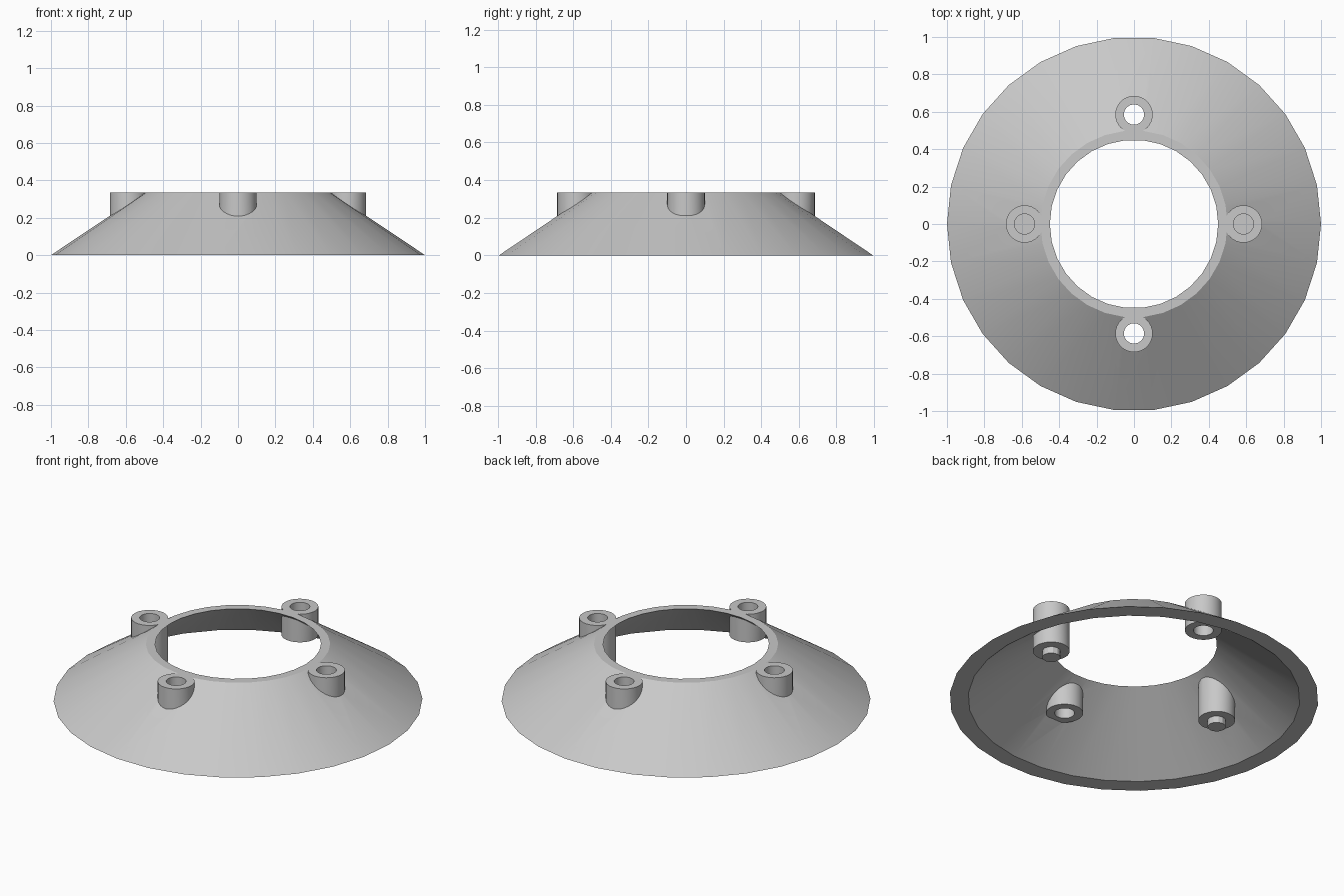
import bpy, bmesh, math

cube = bpy.data.objects.get("Cube")
if cube:
    bpy.data.objects.remove(cube, do_unlink=True)

TOP = 0.335        # height of the flat top
BOSS_DIST = 0.585  # boss distance from the axis

grey = bpy.data.materials.new("light_grey")
grey.use_nodes = True
grey.diffuse_color = (0.58, 0.58, 0.58, 1)
grey.node_tree.nodes["Principled BSDF"].inputs["Base Color"].default_value = (0.58, 0.58, 0.58, 1)


def add_object(name, bm):
    bmesh.ops.recalc_face_normals(bm, faces=bm.faces)
    mesh = bpy.data.meshes.new(name)
    bm.to_mesh(mesh)
    bm.free()
    mesh.materials.append(grey)
    obj = bpy.data.objects.new(name, mesh)
    bpy.context.collection.objects.link(obj)
    return obj


def revolve(name, profile, sides):
    """Closed ring swept around z from (radius, height) points."""
    bm = bmesh.new()
    rings = []
    for r, z in profile:
        angles = [math.tau * i / sides for i in range(sides)]
        rings.append([bm.verts.new((r * math.cos(a), r * math.sin(a), z)) for a in angles])
    for k, ring in enumerate(rings):
        nxt = rings[(k + 1) % len(rings)]
        for i in range(sides):
            j = (i + 1) % sides
            bm.faces.new((ring[i], ring[j], nxt[j], nxt[i]))
    return add_object(name, bm)


def cylinder(name, x, y, radius, z0, z1, sides=32):
    bm = bmesh.new()
    bmesh.ops.create_cone(bm, cap_ends=True, segments=sides, radius1=radius,
                          radius2=radius, depth=z1 - z0)
    bmesh.ops.translate(bm, verts=bm.verts, vec=(x, y, (z0 + z1) / 2))
    return add_object(name, bm)


def activate(obj):
    bpy.ops.object.select_all(action='DESELECT')
    obj.select_set(True)
    bpy.context.view_layer.objects.active = obj


def combine(target, tool, operation):
    activate(target)
    mod = target.modifiers.new(operation.lower(), 'BOOLEAN')
    mod.operation = operation
    mod.solver = 'EXACT'
    mod.object = tool
    bpy.ops.object.modifier_apply(modifier=mod.name)
    bpy.data.objects.remove(tool, do_unlink=True)


# Conical shell with flat rims
flange = revolve("conical_flange", [(1, 0), (0.5, TOP), (0.45, TOP), (0.9, 0)], 30)

# Screw bosses: long ones with pegs on x, short ones with through holes on y
parts = [flange]
sites = [("left", 1, 0), ("right", -1, 0), ("back", 0, 1), ("front", 0, -1)]
for side, dx, dy in sites:
    x, y = dx * BOSS_DIST, dy * BOSS_DIST
    bottom = 0.08 if dx else 0.167
    combine(flange, cylinder("boss", x, y, 0.1, bottom, TOP), 'UNION')
    hole_bottom = 0.167 if dx else 0
    combine(flange, cylinder("hole", x, y, 0.054, hole_bottom, TOP + 0.1), 'DIFFERENCE')
    if dx:
        parts.append(cylinder(side + "_peg", x, y, 0.05, 0.04, 0.175, 12))

# Smooth shading with sharp rims
for obj in parts:
    activate(obj)
    angle = 30 if obj is flange else 20
    bpy.ops.object.shade_smooth_by_angle(angle=math.radians(angle))
